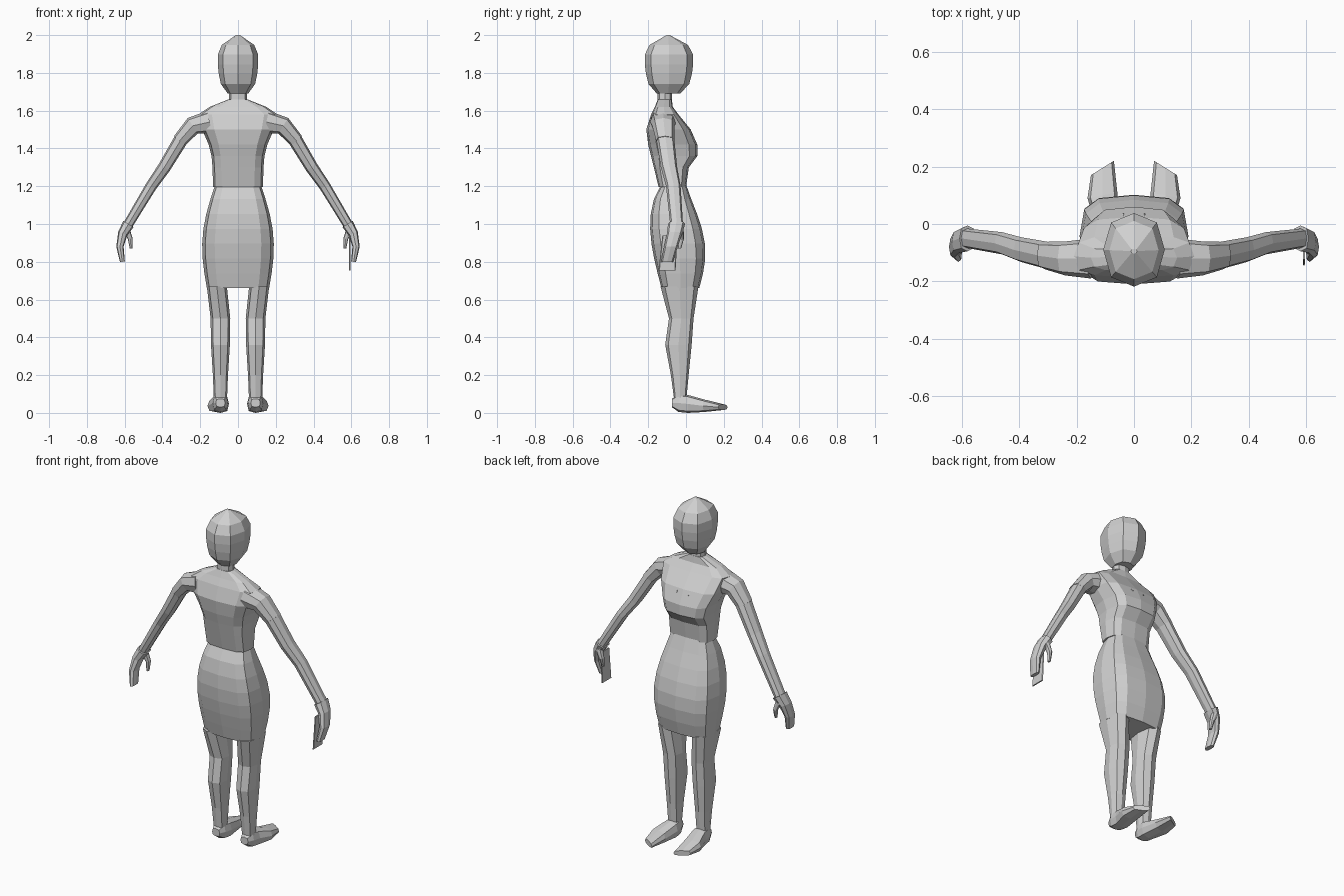
import bpy
import bmesh
from math import sin, cos, pi, copysign
from mathutils import Vector

cube = bpy.data.objects.get("Cube")
if cube:
    bpy.data.objects.remove(cube, do_unlink=True)

shade = .63
colour = (shade, shade, shade, 1)
grey = bpy.data.materials.new("plain_grey")
grey.diffuse_color = colour
grey.use_nodes = True
grey.node_tree.nodes["Principled BSDF"].inputs["Base Color"].default_value = colour


def corner(angle, power):
    """Point on a unit superellipse; a low power makes it boxy."""
    x, y = round(cos(angle), 4), round(sin(angle), 4)
    return copysign(abs(x) ** power, x), copysign(abs(y) ** power, y)


def loft(name, rings, sides=8, power=.75):
    """Skin and cap a list of (centre, across, through) rings."""
    bm = bmesh.new()
    loops = []
    for centre, across, through in rings:
        corners = [corner(2 * pi * i / sides, power) for i in range(sides)]
        loops.append([bm.verts.new(centre + across * x + through * y)
                      for x, y in corners])
    for lower, upper in zip(loops, loops[1:]):
        for i in range(sides):
            bm.faces.new((lower[i - 1], lower[i], upper[i], upper[i - 1]))
    bm.faces.new(loops[0])
    bm.faces.new(loops[-1])
    bmesh.ops.recalc_face_normals(bm, faces=bm.faces)
    mesh = bpy.data.meshes.new(name)
    bm.to_mesh(mesh)
    bm.free()
    mesh.materials.append(grey)
    obj = bpy.data.objects.new(name, mesh)
    bpy.context.collection.objects.link(obj)


def level(z, half, back, front, x=0):
    """Horizontal ring from its half width and its back and front edges."""
    middle, depth = (back + front) / 2, (front - back) / 2
    return Vector((x, middle, z)), Vector((half, 0, 0)), Vector((0, depth, 0))


def upright(x, y, half, sole, top, slant=0):
    """Ring facing forward, for the feet; slant pulls the outer edge back."""
    across = Vector((copysign(half, x), -slant, 0))
    return Vector((x, y, (sole + top) / 2)), across, Vector((0, 0, (top - sole) / 2))


def limb(name, path, thick, deep, side):
    """Tapered tube along a path; thick and deep are (start, end) half sizes."""
    points = [Vector((side * x, y, z)) for x, y, z in path]
    last = len(points) - 1
    rings = []
    for i, point in enumerate(points):
        t = i / last
        along = points[min(i + 1, last)] - points[max(i - 1, 0)]
        across = along.cross(Vector((0, 1, 0))).normalized()
        rings.append((point, across * (thick[0] + (thick[1] - thick[0]) * t),
                      Vector((0, deep[0] + (deep[1] - deep[0]) * t, 0))))
    loft(name, rings)


def skirt_ring(t):
    """Hip curve from waist to hem: fuller behind near the top, in front lower."""
    swell = sin(pi * t)
    return level(z=1.21 - .55 * t,
                 half=.12 + .045 * t + .045 * swell,
                 back=-.13 - .06 * sin(pi * t ** .75),
                 front=.07 * t + .06 * sin(pi * t ** 1.2))


# Head: evenly spaced rings scaled by girth, from chin to crown
girths = (.5, .85, .95, 1, 1, .8, .1)
loft("head", [level(z=1.69 + .31 * i / 6, half=.107 * g,
                    back=-.09 - .128 * g, front=-.1 + .138 * g)
              for i, g in enumerate(girths)], power=.85)
loft("neck", [level(z=z, half=.047, back=-.15, front=-.075) for z in (1.6, 1.7)])

# Fitted top: hem, ribs, bust, armpits, shoulders, collar
loft("top", [
    level(z=1.195, half=.132, back=-.145, front=0),
    level(z=1.3, half=.135, back=-.17, front=.015),
    level(z=1.36, half=.14, back=-.185, front=.06),
    level(z=1.42, half=.155, back=-.2, front=.06),
    level(z=1.5, half=.19, back=-.21, front=.025),
    level(z=1.58, half=.21, back=-.185, front=-.04),
    level(z=1.62, half=.15, back=-.165, front=-.07),
    level(z=1.66, half=.05, back=-.15, front=-.075),
], sides=12, power=.6)

# Narrow skirt
loft("skirt", [skirt_ring(i / 7) for i in range(8)], sides=12, power=.62)

for name, side in (("left", 1), ("right", -1)):
    # Leg: thigh, knee, calf, shin, ankle
    x = side * .093
    loft(name + "_leg", [
        level(z=.67, half=.053, back=-.135, front=.066, x=side * .112),
        level(z=.5, half=.052, back=-.09, front=.04, x=x),
        level(z=.36, half=.05, back=-.11, front=.03, x=x),
        level(z=.2, half=.04, back=-.08, front=.014, x=x),
        level(z=.05, half=.034, back=-.06, front=0, x=x),
    ])

    # Foot: heel, ankle, ball, toes
    loft(name + "_foot", [
        upright(x=x, y=-.074, half=.025, sole=.03, top=.075),
        upright(x=x, y=-.04, half=.04, sole=.005, top=.1),
        upright(x=x, y=.01, half=.045, sole=0, top=.095),
        upright(x=side * .11, y=.1, half=.052, sole=.005, top=.07, slant=.01),
        upright(x=side * .11, y=.195, half=.04, sole=.015, top=.045, slant=.025),
    ], power=.65)

    # Shoulder cap, arm, hand and thumb
    limb(name + "_shoulder", [(.15, -.12, 1.54), (.24, -.12, 1.52), (.31, -.11, 1.44)],
         thick=(.06, .038), deep=(.07, .048), side=side)
    limb(name + "_arm", [(.3, -.11, 1.45), (.39, -.09, 1.3), (.46, -.067, 1.2), (.58, -.05, 1)],
         thick=(.038, .026), deep=(.048, .034), side=side)
    limb(name + "_hand", [(.58, -.05, 1), (.61, -.06, .95), (.625, -.08, .88), (.612, -.1, .8)],
         thick=(.032, .013), deep=(.045, .032), side=side)
    limb(name + "_thumb", [(.59, -.03, .97), (.57, -.025, .92), (.566, -.035, .87)],
         thick=(.018, .007), deep=(.018, .009), side=side)

    # Pointed strand lying on the chest
    limb(name + "_strand", [(.065, -.055, 1.575), (.05, -.005, 1.52), (.037, .036, 1.474)],
         thick=(.014, .002), deep=(.014, .002), side=side)

# Thin card held in the left hand
loft("card", [level(z=.755, half=.004, back=-.145, front=-.055, x=.592),
              level(z=.94, half=.004, back=-.125, front=-.045, x=.592)], power=.3)
